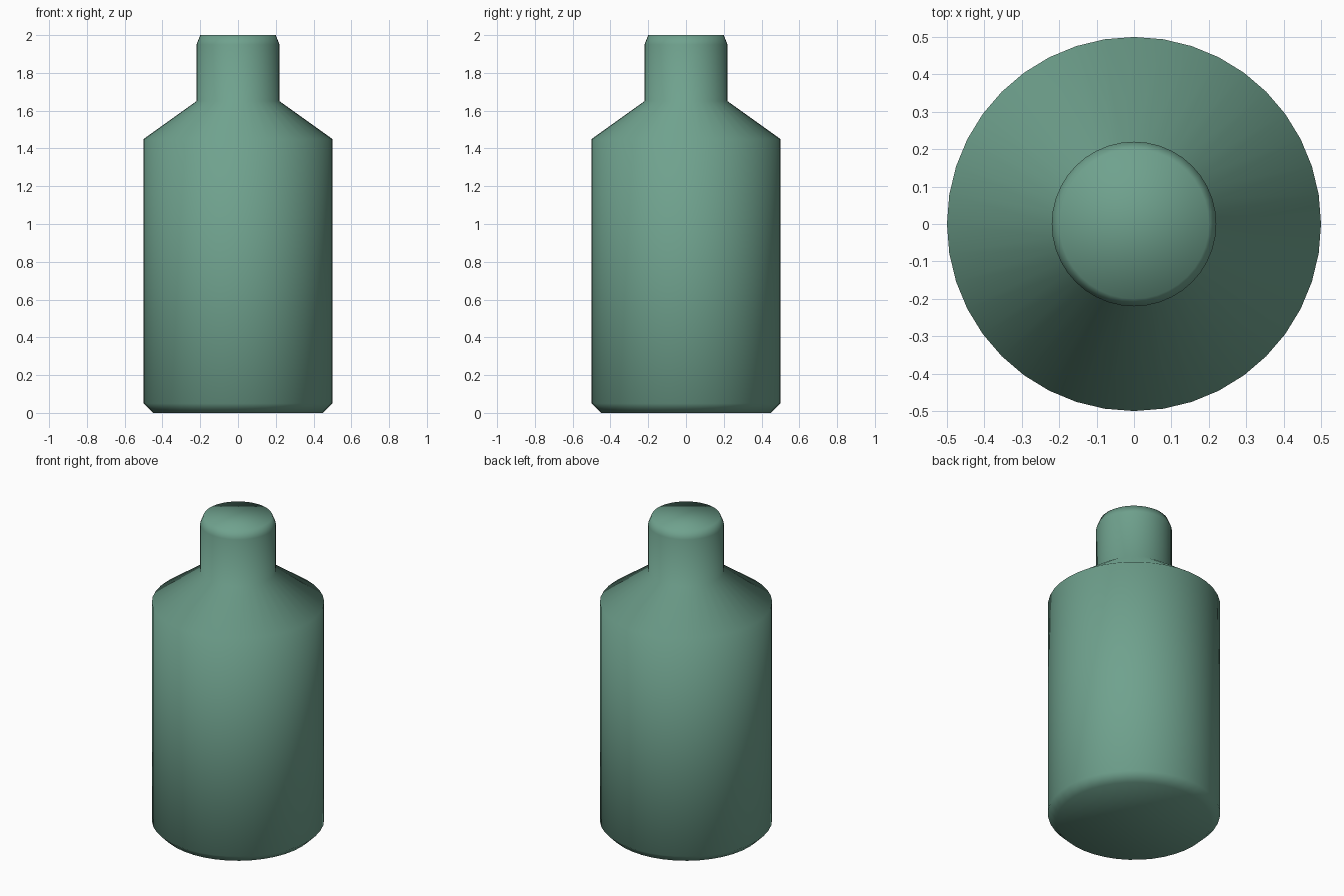
import bpy
import bmesh
from math import cos, sin, tau

cube = bpy.data.objects.get("Cube")
if cube:
    bpy.data.objects.remove(cube, do_unlink=True)

SIDES = 40

# Profile from base to mouth: (radius, height)
PROFILE = [
    (0.45, 0.0),    # base chamfer
    (0.5, 0.05),
    (0.5, 1.45),    # shoulder
    (0.22, 1.65),   # neck
    (0.22, 1.95),
    (0.2, 2.0),     # closed top
]


def make_material(name, color):
    mat = bpy.data.materials.new(name)
    mat.use_nodes = True
    mat.diffuse_color = color
    bsdf = next(n for n in mat.node_tree.nodes if n.type == 'BSDF_PRINCIPLED')
    bsdf.inputs["Base Color"].default_value = color
    return mat


def turned_solid(name, profile, sides, mat):
    """Turn a profile around z and close both ends."""
    bm = bmesh.new()
    rings = [
        [bm.verts.new((r * cos(tau * i / sides), r * sin(tau * i / sides), z))
         for i in range(sides)]
        for r, z in profile
    ]
    for low, high in zip(rings, rings[1:]):
        for i in range(sides):
            j = (i + 1) % sides
            bm.faces.new((low[i], low[j], high[j], high[i]))
    bm.faces.new(rings[0][::-1])
    bm.faces.new(rings[-1])
    for face in bm.faces:
        face.smooth = True
    mesh = bpy.data.meshes.new(name)
    bm.to_mesh(mesh)
    bm.free()
    mesh.materials.append(mat)
    obj = bpy.data.objects.new(name, mesh)
    bpy.context.collection.objects.link(obj)
    return obj


green = make_material("bottle green", (0.16, 0.36, 0.27, 1.0))
turned_solid("bottle", PROFILE, SIDES, green)
